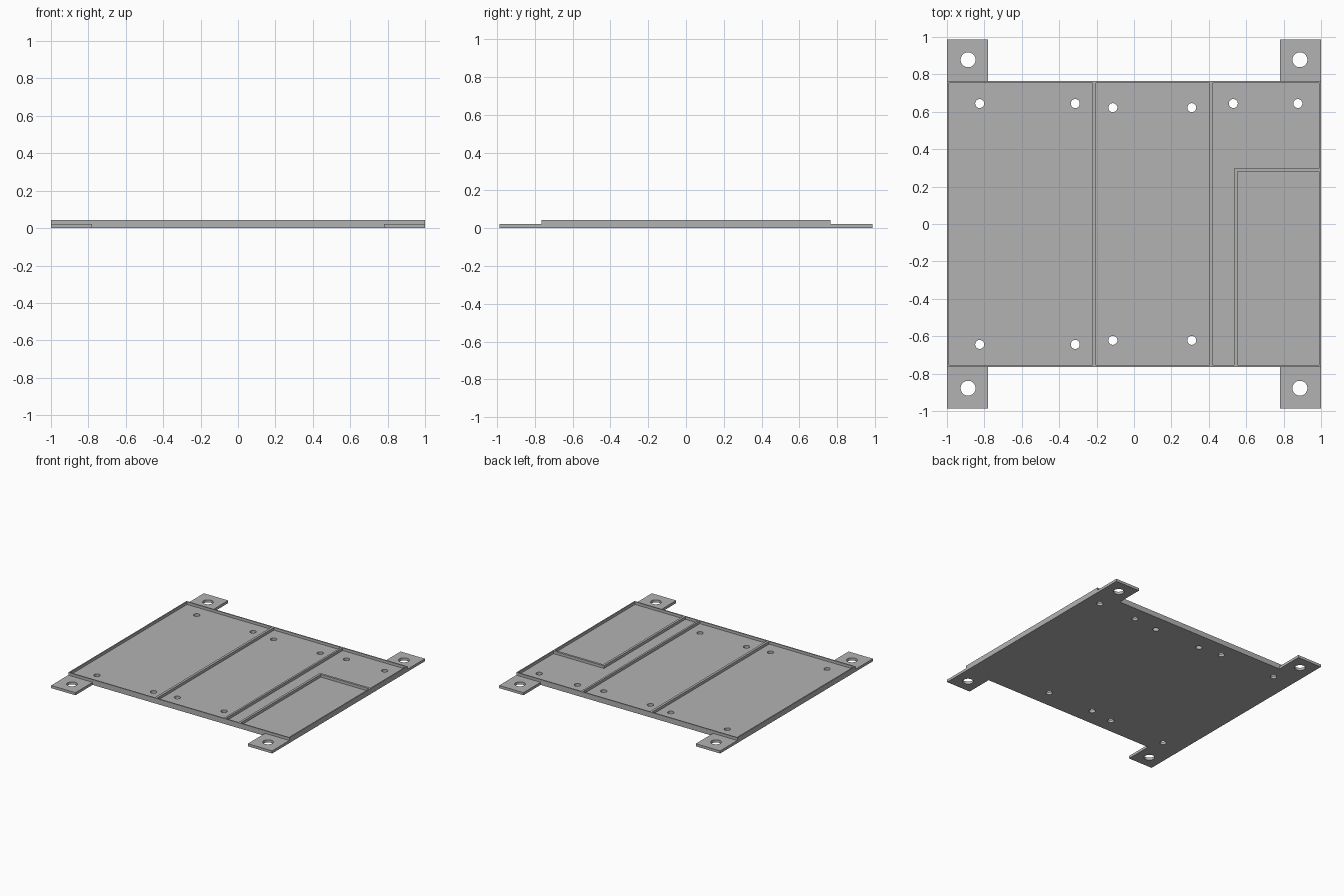
import bpy, bmesh, math

if "Cube" in bpy.data.objects:
    bpy.data.objects.remove(bpy.data.objects["Cube"], do_unlink=True)

grey = bpy.data.materials.new("plain grey")
grey.use_nodes = True
colour = (0.45, 0.45, 0.45, 1)
grey.diffuse_color = colour
grey.node_tree.nodes["Principled BSDF"].inputs["Base Color"].default_value = colour

FLOOR, TOP = 0.0215, 0.0435     # heights of floor and rim
W, D, TAB_Y = 1.0, 0.765, 0.987  # half width, half depth, tab reach
TAB_W, RIM = 0.22, 0.01


def circle(x, y, r, n=32):
    return [(x + r * math.cos(2 * math.pi * i / n),
             y + r * math.sin(2 * math.pi * i / n)) for i in range(n)]


def rect(x0, x1, y0, y1):
    return [(x0, y0), (x1, y0), (x1, y1), (x0, y1)]


def plate(name, loops, z0, z1):
    """Extrude an outline; the inner loops become openings."""
    curve = bpy.data.curves.new(name + " outline", 'CURVE')
    curve.dimensions = '2D'
    curve.fill_mode = 'BOTH'
    curve.extrude = (z1 - z0) / 2
    for loop in loops:
        spline = curve.splines.new('POLY')
        spline.points.add(len(loop) - 1)
        for point, (x, y) in zip(spline.points, loop):
            point.co = (x, y, 0, 1)
        spline.use_cyclic_u = True
    helper = bpy.data.objects.new(name + " outline", curve)
    bpy.context.collection.objects.link(helper)
    graph = bpy.context.evaluated_depsgraph_get()
    mesh = bpy.data.meshes.new_from_object(helper.evaluated_get(graph))
    bpy.data.objects.remove(helper, do_unlink=True)

    bm = bmesh.new()
    bm.from_mesh(mesh)
    bmesh.ops.remove_doubles(bm, verts=bm.verts, dist=1e-5)
    bmesh.ops.translate(bm, verts=bm.verts, vec=(0, 0, (z0 + z1) / 2))
    bmesh.ops.recalc_face_normals(bm, faces=bm.faces)
    bm.to_mesh(mesh)
    bm.free()
    mesh.name = name
    mesh.materials.clear()
    mesh.materials.append(grey)
    obj = bpy.data.objects.new(name, mesh)
    bpy.context.collection.objects.link(obj)
    bpy.ops.object.select_all(action='DESELECT')
    obj.select_set(True)
    bpy.context.view_layer.objects.active = obj
    bpy.ops.object.shade_smooth_by_angle(angle=math.radians(30))
    return obj


# Floor outline with four corner tabs
inner = W - TAB_W
front = [(-W, -TAB_Y), (-inner, -TAB_Y), (-inner, -D),
         (inner, -D), (inner, -TAB_Y), (W, -TAB_Y)]
outline = front + [(-x, -y) for x, y in front]

# Mounting holes in the tabs and screw holes in the floor
holes = [circle(sx * 0.887, sy * 0.878, 0.04) for sx in (-1, 1) for sy in (-1, 1)]
for x, y in ((-0.825, 0.644), (-0.314, 0.644), (-0.113, 0.622), (0.309, 0.622)):
    holes += [circle(x, s * y, 0.024) for s in (-1, 1)]
holes += [circle(x, 0.644, 0.024) for x in (0.531, 0.876)]
plate("base_plate", [outline] + holes, 0, FLOOR)

# Rim and divider ribs, open over each compartment
x1, y1 = W - RIM, D - RIM
l_pocket = [(0.419, -y1), (0.534, -y1), (0.534, 0.298),
            (x1, 0.298), (x1, y1), (0.419, y1)]
plate("rim_and_ribs", [
    rect(-W, W, -D, D),
    rect(-x1, -0.223, -y1, y1),
    rect(-0.203, 0.403, -y1, y1),
    l_pocket,
    rect(0.553, x1, -y1, 0.28),
], FLOOR, TOP)
